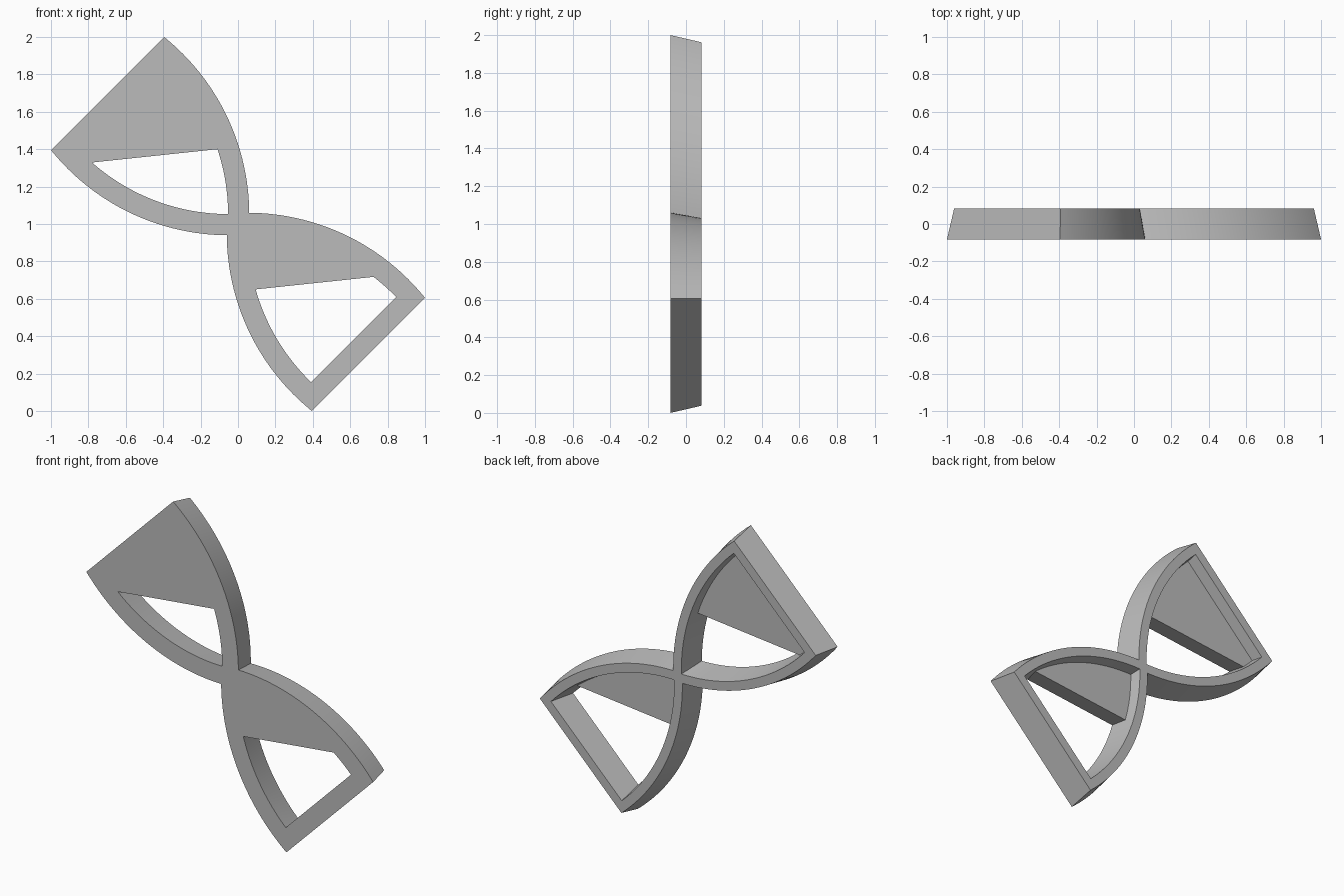
import bpy, bmesh
from math import acos, asin, cos, sin, sqrt, pi, radians
from mathutils import Matrix

cube = bpy.data.objects.get("Cube")
if cube:
    bpy.data.objects.remove(cube, do_unlink=True)

HALF = 0.082          # half the depth
DRAFT = 0.172         # wall taper per unit of depth
WIDTH = 0.113         # width of the frame bars at the front
CX, CZ, RADIUS = 0.05, -1.159, 1.219   # arc of the curved bars
END = 1.395           # straight end bar lies on x - z = END
PLATE_BACK = 0.015
STEPS = 40


def lobe(inset, from_waist):
    """Arc of one lobe to its corner, then the mirrored arc back."""
    r = RADIUS - inset
    end = acos((END - inset * sqrt(2) - CX + CZ) / (r * sqrt(2))) - pi / 4
    if from_waist:    # starts where the two outer arcs cross
        start = acos((CZ - CX) / (r * sqrt(2))) - pi / 4
    else:             # starts at the inner tip of the lobe
        start = pi - asin(-(CX + CZ) / (r * sqrt(2))) - pi / 4
    arc = []
    for i in range(STEPS + 1):
        t = start + (end - start) * i / STEPS
        arc.append((CX + r * cos(t), CZ + r * sin(t)))
    return arc + [(-z, -x) for x, z in reversed(arc)]


def outline(y):
    half = lobe(DRAFT * (y + HALF), True)[:-1]
    return half + [(-x, -z) for x, z in half]


def opening(y, sign):
    pts = lobe(WIDTH - DRAFT * (y + HALF), False)[:-1]
    return [(sign * x, sign * z) for x, z in pts]


def tapered_solid(name, loop, y0, y1):
    bm = bmesh.new()
    rings = [[bm.verts.new((x, y, z + 1)) for x, z in loop(y)] for y in (y0, y1)]
    front, back = rings
    n = len(front)
    bm.faces.new(front)
    bm.faces.new(list(reversed(back)))
    for i in range(n):
        j = (i + 1) % n
        bm.faces.new((front[j], front[i], back[i], back[j]))
    bmesh.ops.recalc_face_normals(bm, faces=bm.faces)
    return add_object(name, bm)


def add_object(name, bm):
    mesh = bpy.data.meshes.new(name)
    bm.to_mesh(mesh)
    bm.free()
    ob = bpy.data.objects.new(name, mesh)
    bpy.context.collection.objects.link(ob)
    return ob


def plate_block(x, z):
    """Block whose slanted lower side is the edge of a sand plate."""
    bm = bmesh.new()
    bmesh.ops.create_cube(bm, size=1)
    place = (Matrix.Translation((x, PLATE_BACK - 0.5, z + 1))
             @ Matrix.Rotation(radians(-6.05), 4, 'Y')
             @ Matrix.Translation((0, 0, 1))
             @ Matrix.Diagonal((4, 1, 2, 1)))
    bmesh.ops.transform(bm, matrix=place, verts=bm.verts)
    return add_object("plate_block", bm)


def subtract(target, cutter):
    cutter.hide_render = True
    mod = target.modifiers.new("cut", 'BOOLEAN')
    mod.operation = 'DIFFERENCE'
    mod.solver = 'EXACT'
    mod.object = cutter
    bpy.context.view_layer.objects.active = target
    bpy.ops.object.modifier_apply(modifier=mod.name)
    bpy.data.objects.remove(cutter, do_unlink=True)


# Crossed frame, solid at first
frame = tapered_solid("hourglass_frame", outline, -HALF, HALF)

# Each lobe is hollowed, leaving a sand plate flush with the front
for sign, (x, z) in ((1, (0.09, -0.35)), (-1, (-0.1, 0.401))):
    hollow = tapered_solid("lobe_hollow", lambda y: opening(y, sign), -0.1, 0.1)
    subtract(hollow, plate_block(x, z))
    subtract(frame, hollow)

# Plain grey
grey = bpy.data.materials.new("plain_grey")
grey.use_nodes = True
colour = (0.5, 0.5, 0.5, 1)
grey.diffuse_color = colour
grey.node_tree.nodes["Principled BSDF"].inputs["Base Color"].default_value = colour
frame.data.materials.clear()
frame.data.materials.append(grey)

bpy.ops.object.select_all(action='DESELECT')
frame.select_set(True)
bpy.context.view_layer.objects.active = frame
bpy.ops.object.shade_smooth_by_angle(angle=radians(30))
